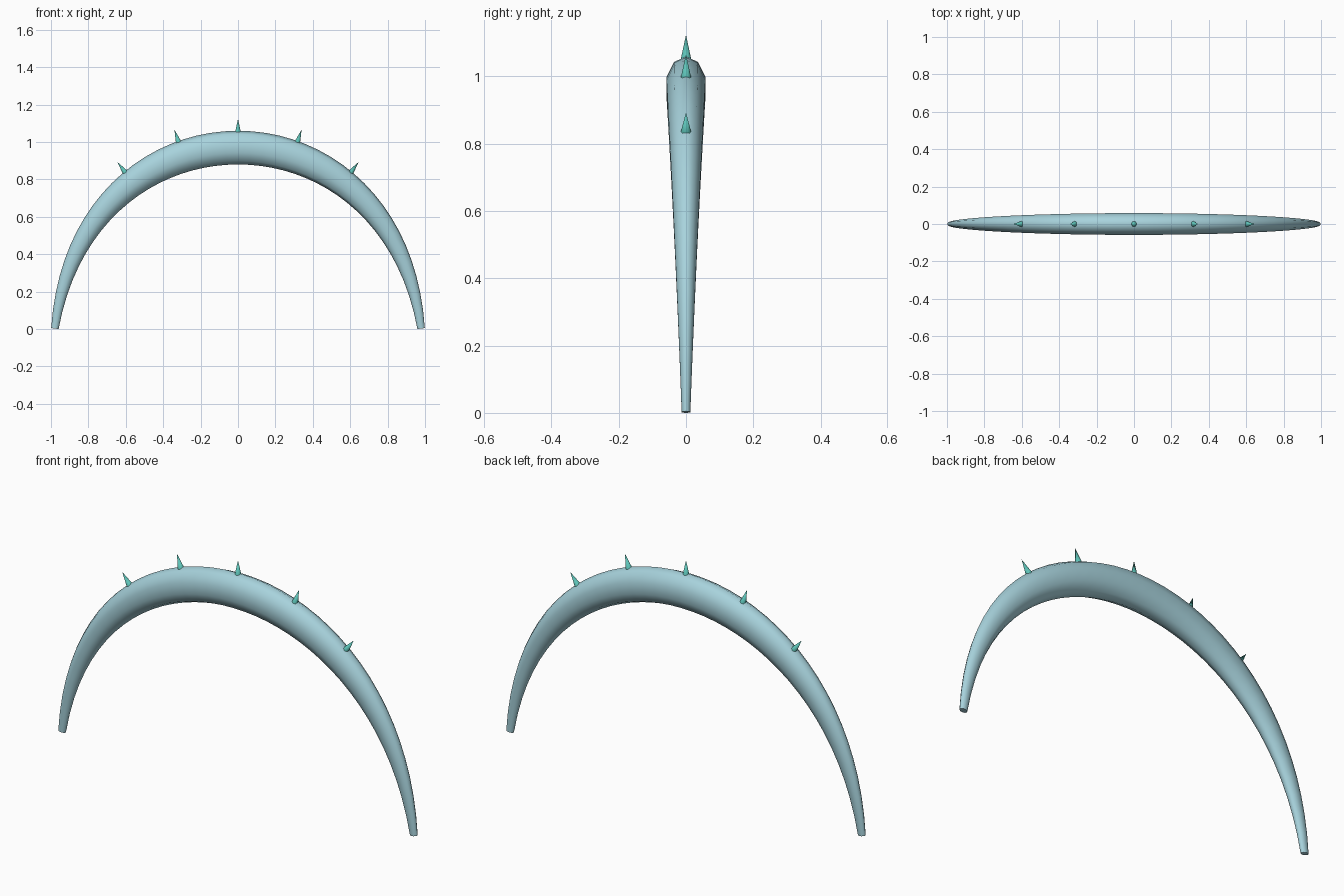
import bpy, bmesh, math
from mathutils import Vector, Matrix

cube = bpy.data.objects.get("Cube")
if cube:
    bpy.data.objects.remove(cube, do_unlink=True)

# Half span, handle half span and handle height of the arch's guiding curve
SPAN, HANDLE, LIFT = 0.979, 0.82, 1.29
SIDES, STEPS = 10, 40


def material(name, colour):
    m = bpy.data.materials.new(name)
    m.use_nodes = True
    m.diffuse_color = colour
    m.node_tree.nodes["Principled BSDF"].inputs["Base Color"].default_value = colour
    return m


def finish(bm, name, mat, angle):
    bmesh.ops.recalc_face_normals(bm, faces=bm.faces)
    mesh = bpy.data.meshes.new(name)
    bm.to_mesh(mesh)
    bm.free()
    mesh.materials.append(mat)
    ob = bpy.data.objects.new(name, mesh)
    bpy.context.collection.objects.link(ob)
    bpy.ops.object.select_all(action='DESELECT')
    ob.select_set(True)
    bpy.context.view_layer.objects.active = ob
    bpy.ops.object.shade_smooth_by_angle(angle=math.radians(angle))


def centre(s):
    r = 1 - s
    x = SPAN * (s ** 3 - r ** 3) + 3 * HANDLE * r * s * (s - r)
    return Vector((x, 0, 3 * LIFT * s * r + 0.0025))


def outward(s):
    r = 1 - s
    dx = 3 * (SPAN - HANDLE) * (r * r + s * s) + 12 * HANDLE * r * s
    dz = 3 * LIFT * (r - s)
    return Vector((-dz, 0, dx)).normalized()


def thickness(s):
    return 0.02 + 0.07 * math.sin(math.pi * s)


shell = material("pale blue", (0.39, 0.65, 0.72, 1))
spike = material("teal", (0.11, 0.54, 0.47, 1))

# Tapered arch: oval rings swept along the curve
bm = bmesh.new()
rings = []
for i in range(STEPS + 1):
    s = i / STEPS
    r = thickness(s)
    ring = []
    for k in range(SIDES):
        a = 2 * math.pi * k / SIDES
        offset = outward(s) * r * math.cos(a) + Vector((0, 0.68 * r * math.sin(a), 0))
        ring.append(bm.verts.new(centre(s) + offset))
    rings.append(ring)
for a, b in zip(rings, rings[1:]):
    for k in range(SIDES):
        n = (k + 1) % SIDES
        bm.faces.new((a[k], a[n], b[n], b[k]))
bm.faces.new(rings[0])
bm.faces.new(rings[-1])
finish(bm, "arch_body", shell, 75)

# Row of five small spikes along the crest
for i in range(5):
    s = 0.28 + 0.11 * i
    up = outward(s)
    middle = centre(s) + up * (thickness(s) + 0.0265)
    bm = bmesh.new()
    bmesh.ops.create_cone(bm, cap_ends=True, segments=8, radius1=0.016, radius2=0, depth=0.075)
    turn = up.to_track_quat('Z', 'Y').to_matrix().to_4x4()
    bmesh.ops.transform(bm, matrix=Matrix.Translation(middle) @ turn, verts=bm.verts)
    finish(bm, f"crest_spike_{i + 1}", spike, 60)
